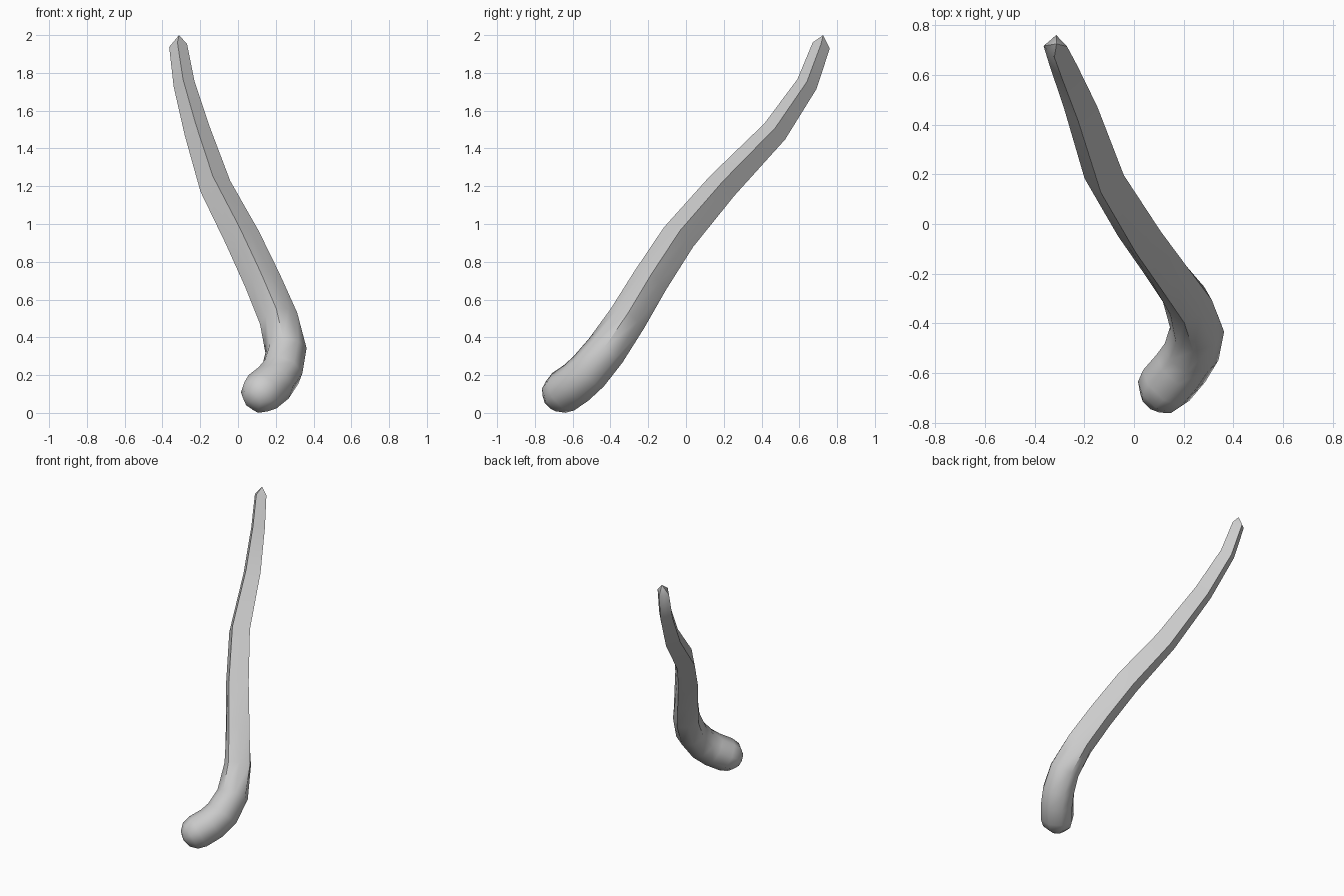
import bpy, bmesh, math
from mathutils import Vector

if "Cube" in bpy.data.objects:
    bpy.data.objects.remove(bpy.data.objects["Cube"])

# Centre path: x, y, z, corner radius, squareness (0 = octagon, 1 = square)
PATH = [
    (0.130, -0.650, 0.112, 0.115, 0.0),
    (0.190, -0.580, 0.160, 0.115, 0.0),
    (0.232, -0.515, 0.220, 0.114, 0.0),
    (0.254, -0.425, 0.330, 0.110, 0.1),
    (0.215, -0.310, 0.500, 0.103, 0.45),
    (0.130, -0.190, 0.700, 0.098, 0.8),
    (0.022, -0.040, 0.930, 0.094, 1.0),
    (-0.120, 0.190, 1.200, 0.084, 1.0),
    (-0.215, 0.470, 1.490, 0.070, 1.0),
    (-0.285, 0.640, 1.740, 0.057, 1.0),
    (-0.317, 0.716, 1.945, 0.048, 1.0),
]
FACING = Vector((0.7, -0.7, 0.6))   # direction of one flat side of the shaft
SIDES = 8

bm = bmesh.new()


def ring(centre, tangent, radius, square):
    """Cross-section blending from an octagon to a square."""
    n = (FACING - tangent * FACING.dot(tangent)).normalized()
    b = tangent.cross(n)
    verts = []
    for i in range(SIDES):
        a = 2 * math.pi * i / SIDES
        r = radius if i % 2 else radius * (1 - square * (1 - math.sqrt(0.5)))
        verts.append(bm.verts.new(centre + r * (math.cos(a) * n + math.sin(a) * b)))
    return verts


pts = [Vector(p[:3]) for p in PATH]
tangents = []
for i in range(len(pts)):
    lo, hi = max(i - 1, 0), min(i + 1, len(pts) - 1)
    tangents.append((pts[hi] - pts[lo]).normalized())

# Rounded lower end
t0, r0 = tangents[0], PATH[0][3]
start = bm.verts.new(pts[0] - t0 * r0 * 0.98)
rings = [ring(pts[0] - t0 * r0 * math.cos(a), t0, r0 * math.sin(a), 0)
         for a in (math.radians(30), math.radians(60))]

# Shaft
rings += [ring(c, t, p[3], p[4]) for c, t, p in zip(pts, tangents, PATH)]

# Pointed upper end
tip = bm.verts.new((-0.312, 0.726, 2.0))

for a, b in zip(rings, rings[1:]):
    for i in range(SIDES):
        j = (i + 1) % SIDES
        bm.faces.new((a[i], a[j], b[j], b[i]))
for i in range(SIDES):
    j = (i + 1) % SIDES
    bm.faces.new((start, rings[0][j], rings[0][i]))
    bm.faces.new((tip, rings[-1][i], rings[-1][j]))
bmesh.ops.recalc_face_normals(bm, faces=bm.faces)

mesh = bpy.data.meshes.new("curved_stick")
bm.to_mesh(mesh)
bm.free()
stick = bpy.data.objects.new("curved_stick", mesh)
bpy.context.collection.objects.link(stick)

# Smooth lower end, crisp shaft edges
bpy.context.view_layer.objects.active = stick
stick.select_set(True)
bpy.ops.object.shade_smooth_by_angle(angle=math.radians(55))
